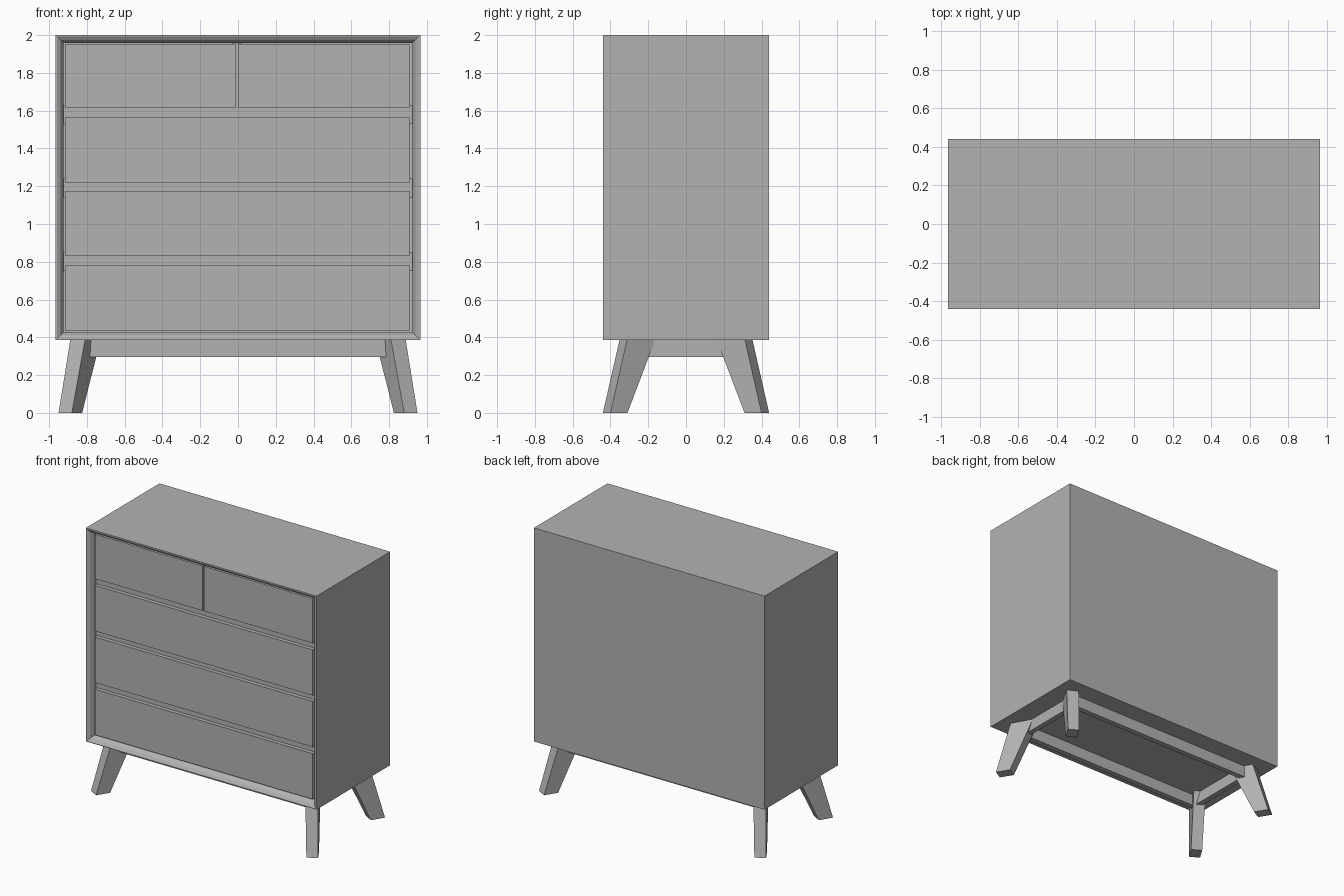
import bpy
import bmesh

if "Cube" in bpy.data.objects:
    bpy.data.objects.remove(bpy.data.objects["Cube"])

grey = bpy.data.materials.new("plain_grey")
grey.diffuse_color = (0.45, 0.45, 0.45, 1)
grey.use_nodes = True
grey.node_tree.nodes["Principled BSDF"].inputs["Base Color"].default_value = grey.diffuse_color


def finish(name, bm):
    bmesh.ops.recalc_face_normals(bm, faces=bm.faces)
    mesh = bpy.data.meshes.new(name)
    bm.to_mesh(mesh)
    bm.free()
    mesh.materials.append(grey)
    obj = bpy.data.objects.new(name, mesh)
    bpy.context.collection.objects.link(obj)
    return obj


def hull_rings(name, rings):
    """Join successive four-point rings and cap both ends."""
    bm = bmesh.new()
    loops = [[bm.verts.new(p) for p in ring] for ring in rings]
    for a, b in zip(loops, loops[1:]):
        for i in range(4):
            j = (i + 1) % 4
            bm.faces.new((a[i], a[j], b[j], b[i]))
    bm.faces.new(loops[0])
    bm.faces.new(loops[-1])
    return finish(name, bm)


def box(name, x0, x1, y0, y1, z0, z1):
    def ring(z):
        return [(x0, y0, z), (x1, y0, z), (x1, y1, z), (x0, y1, z)]
    return hull_rings(name, [ring(z0), ring(z1)])


def front_ring(inset, y):
    x, z0, z1 = 0.965 - inset, 0.385 + inset, 2.0 - inset
    return [(-x, y, z0), (x, y, z0), (x, y, z1), (-x, y, z1)]


# Cabinet body with a chamfered, recessed front opening
hull_rings("cabinet_body", [front_ring(0, 0.44), front_ring(0, -0.44),
                            front_ring(0.008, -0.44), front_ring(0.026, -0.428),
                            front_ring(0.041, -0.40), front_ring(0.041, -0.33)])

# Drawer fronts: two small ones over three wide ones
drawers = [(-0.915, -0.012, 1.615, 1.953), (0.0, 0.908, 1.615, 1.953),
           (-0.915, 0.908, 1.22, 1.565), (-0.915, 0.908, 0.83, 1.175),
           (-0.915, 0.908, 0.435, 0.78)]
for x0, x1, z0, z1 in drawers:
    box("drawer_front", x0, x1, -0.405, -0.33, z0, z1)

# Rails behind the finger gaps, and the divider between the small drawers
for z in (1.58, 1.19, 0.80):
    box("drawer_rail", -0.924, 0.924, -0.375, -0.33, z - 0.05, z + 0.05)
box("drawer_divider", -0.03, 0.02, -0.375, -0.33, 1.6, 1.959)

# Base frame under the cabinet
for s in (-1, 1):
    y0, y1 = sorted((s * 0.255, s * 0.295))
    box("long_base_rail", -0.81, 0.81, y0, y1, 0.297, 0.386)
    x0, x1 = sorted((s * 0.77, s * 0.81))
    box("short_base_rail", x0, x1, -0.255, 0.255, 0.297, 0.386)

# Splayed legs, turned diagonally and tapering towards the floor
foot = [(0.95, 0.40), (0.88, 0.44), (0.825, 0.35), (0.895, 0.31)]
head = [(0.888, 0.312), (0.81, 0.352), (0.728, 0.203), (0.805, 0.163)]
for sx in (-1, 1):
    for sy in (-1, 1):
        hull_rings("leg", [[(sx * x, sy * y, z) for x, y in pts]
                           for pts, z in ((foot, 0.0), (head, 0.386))])
